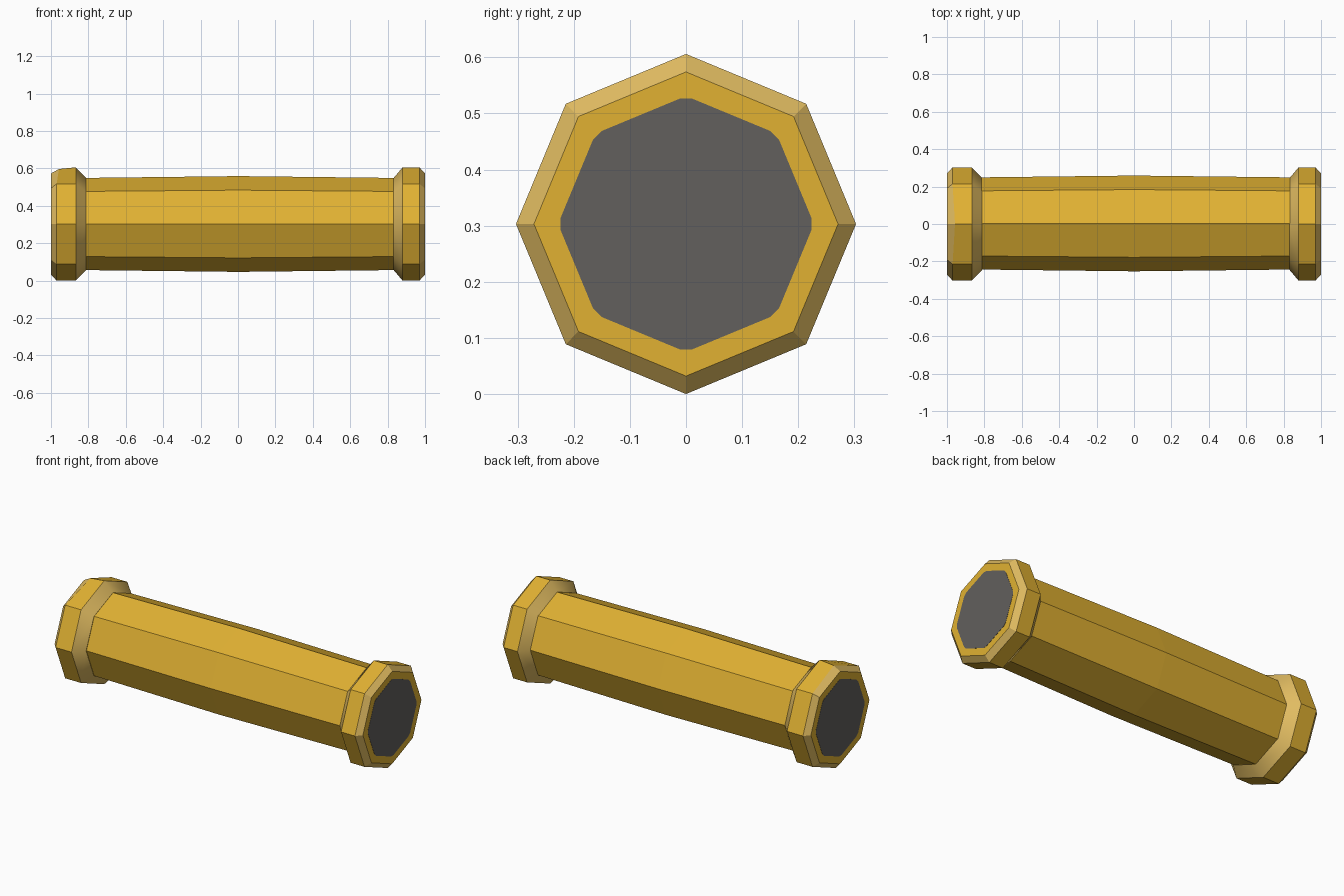
import bpy, bmesh, math

if "Cube" in bpy.data.objects:
    bpy.data.objects.remove(bpy.data.objects["Cube"])

CZ = 0.303  # height of the tube axis


def material(name, rgb):
    m = bpy.data.materials.new(name)
    m.diffuse_color = (*rgb, 1)
    m.use_nodes = True
    m.node_tree.nodes["Principled BSDF"].inputs["Base Color"].default_value = m.diffuse_color
    return m


GOLD = material("gold", (0.75, 0.44, 0.032))
PALE = material("pale gold", (0.75, 0.50, 0.12))
DARK = material("dark grey", (0.122, 0.115, 0.110))


def lathe(name, profile, mats, bands, cy=0.0, smooth=(), dent=None):
    """Octagonal turning about x; bands gives the material index per ring span."""
    bm = bmesh.new()
    rings = [[bm.verts.new((x, cy + r * math.sin(k * math.pi / 4),
                            CZ + r * math.cos(k * math.pi / 4))) for k in range(8)]
             for x, r in profile]
    for i in range(len(rings) - 1):
        for k in range(8):
            j = (k + 1) % 8
            f = bm.faces.new((rings[i][k], rings[i][j], rings[i + 1][j], rings[i + 1][k]))
            f.material_index = bands[i]
            f.smooth = i in smooth
    for ring in (rings[0], rings[-1]):
        bm.faces.new(ring)
    if dent:  # worn top corner
        ring, x, z = dent
        rings[ring][0].co.x, rings[ring][0].co.z = x, z
    bmesh.ops.recalc_face_normals(bm, faces=bm.faces)
    me = bpy.data.meshes.new(name)
    bm.to_mesh(me)
    bm.free()
    for m in mats:
        me.materials.append(m)
    ob = bpy.data.objects.new(name, me)
    bpy.context.collection.objects.link(ob)
    return ob


# Slightly barrelled body
lathe("tube_body", [(-0.85, 0.246), (0, 0.256), (0.86, 0.246)], [GOLD], [0, 0], cy=0.003)

# End collars: chamfer, flat band, smooth taper down to the body
for name, s, band, end in (("left_collar", -1, 0.867, 0.812),
                           ("right_collar", 1, 0.88, 0.832)):
    lathe(name,
          [(s * 0.999, 0.271), (s * 0.97, 0.303), (s * band, 0.303), (s * end, 0.246)],
          [GOLD, PALE], [1, 0, 1], smooth=(2,),
          dent=(1, -0.957, 0.597) if s < 0 else None)

# Dark end plates: octagons with clipped corners
for name, s in (("left_end_plate", -1), ("right_end_plate", 1)):
    plate = lathe(name, [(s * 0.996, 0.228), (s * 1.0, 0.228)], [DARK], [0])
    bm = bmesh.new()
    bm.from_mesh(plate.data)
    corners = [e for e in bm.edges if abs(e.verts[0].co.x - e.verts[1].co.x) > 0.001]
    bmesh.ops.bevel(bm, geom=corners, offset=0.012, segments=1, affect='EDGES')
    bm.to_mesh(plate.data)
    bm.free()
